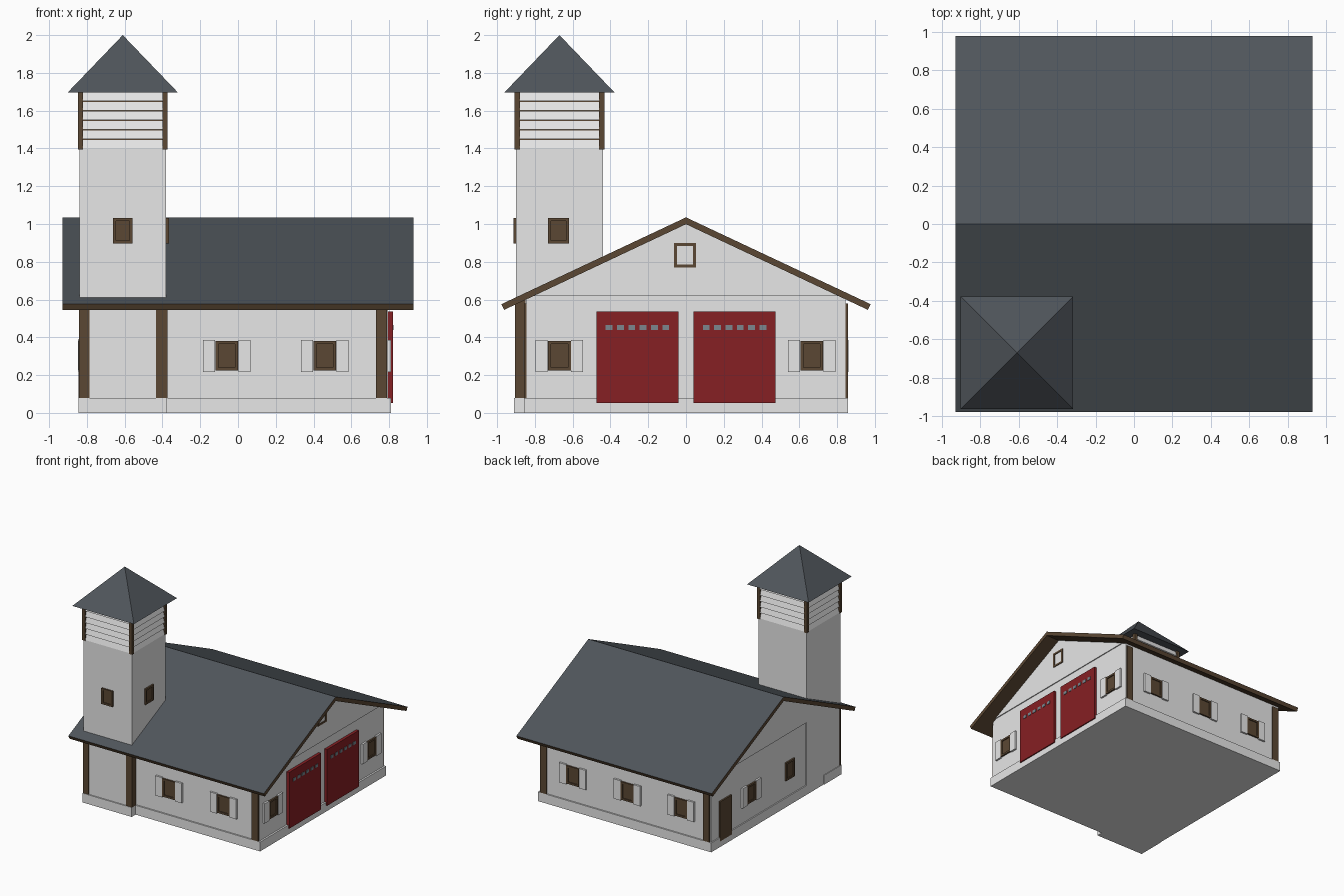
import bpy, bmesh
from math import pi, sqrt
from mathutils import Matrix

cube = bpy.data.objects.get("Cube")
if cube:
    bpy.data.objects.remove(cube, do_unlink=True)


def material(name, rgb):
    m = bpy.data.materials.new(name)
    m.use_nodes = True
    m.diffuse_color = (*rgb, 1)
    bsdf = next(n for n in m.node_tree.nodes if n.type == 'BSDF_PRINCIPLED')
    bsdf.inputs["Base Color"].default_value = (*rgb, 1)
    return m


WHITE = material("white plaster", (0.8, 0.8, 0.8))
SLATE = material("slate roof", (0.08, 0.092, 0.105))
BROWN = material("brown wood", (0.105, 0.064, 0.034))
RED = material("red door", (0.24, 0.014, 0.017))
GLASS = material("grey glass", (0.2, 0.24, 0.27))


def finish(name, bm, *mats):
    bmesh.ops.recalc_face_normals(bm, faces=bm.faces)
    mesh = bpy.data.meshes.new(name)
    bm.to_mesh(mesh)
    bm.free()
    for m in mats:
        mesh.materials.append(m)
    obj = bpy.data.objects.new(name, mesh)
    bpy.context.collection.objects.link(obj)
    return obj


def box(name, x, y, z, mat):
    """Box from (low, high) ranges."""
    bm = bmesh.new()
    size = [r[1] - r[0] for r in (x, y, z)]
    mid = [(r[0] + r[1]) / 2 for r in (x, y, z)]
    bmesh.ops.create_cube(bm, size=1, matrix=Matrix.Translation(mid) @ Matrix.Diagonal((*size, 1)))
    return finish(name, bm, mat)


def extrude_x(name, profile, x0, x1, *mats):
    """Extrude a (y, z) outline along x."""
    bm = bmesh.new()
    face = bm.faces.new([bm.verts.new((x0, y, z)) for y, z in profile])
    ext = bmesh.ops.extrude_face_region(bm, geom=[face])
    moved = [v for v in ext["geom"] if isinstance(v, bmesh.types.BMVert)]
    bmesh.ops.translate(bm, verts=moved, vec=(x1 - x0, 0, 0))
    return finish(name, bm, *mats)


def square_taper(name, cx, cy, z0, z1, half0, half1, mat):
    """Square frustum or pyramid."""
    bm = bmesh.new()
    place = Matrix.Translation((cx, cy, (z0 + z1) / 2)) @ Matrix.Rotation(pi / 4, 4, 'Z')
    bmesh.ops.create_cone(bm, cap_ends=True, segments=4, radius1=half0 * sqrt(2),
                          radius2=half1 * sqrt(2), depth=z1 - z0, matrix=place)
    return finish(name, bm, mat)


# Wall planes: axis, outward sign, position
X0, X1, Y = -0.83, 0.795, 0.845
TX, TY, TH = -0.61, -0.67, 0.23
WALLS = {
    "front": ('y', -1, -Y), "back": ('y', 1, Y),
    "right": ('x', 1, X1), "left": ('x', -1, X0),
    "tower_front": ('y', -1, TY - TH), "tower_right": ('x', 1, TX + TH),
}


def on_wall(name, wall, u, z, w, h, t, mat):
    """Plate of thickness t on a wall, centred at u along it and at height z."""
    axis, sign, pos = WALLS[wall]
    out = sorted((pos - sign * 0.01, pos + sign * t))
    along, up = (u - w / 2, u + w / 2), (z - h / 2, z + h / 2)
    if axis == 'x':
        return box(name, out, along, up, mat)
    return box(name, along, out, up, mat)


def window(wall, u, z, w=0.12, h=0.155, shutters=True):
    name = wall + "_window"
    on_wall(name + "_pane", wall, u, z, w, h, 0.006, BROWN)
    for s in (-1, 1):
        on_wall(name + "_jamb", wall, u + s * (w / 2 - 0.008), z, 0.016, h, 0.014, BROWN)
        on_wall(name + "_rail", wall, u, z + s * (h / 2 - 0.008), w, 0.016, 0.014, BROWN)
        if shutters:
            on_wall(name + "_shutter", wall, u + s * (w / 2 + 0.034), z, 0.064, 0.17, 0.016, WHITE)


# Main hall with gable ends and plinth
SLOPE, RIDGE = 0.47, 1.035
under = RIDGE - 0.036
eave_wall = under - SLOPE * Y
extrude_x("hall_walls", [(-Y, 0), (Y, 0), (Y, eave_wall), (0, under), (-Y, eave_wall)], X0, X1, WHITE)
box("hall_plinth", (X0 - 0.01, X1 + 0.015), (-Y - 0.012, Y + 0.012), (0, 0.08), WHITE)
gable_y = (under - 0.62) / SLOPE
for gx in (X0, X1):
    extrude_x("gable_panel", [(-gable_y, 0.62), (gable_y, 0.62), (0, under)], gx - 0.008, gx + 0.008, WHITE)

# Main roof: slate on top, wood on edges and underside
E, EZ = 0.978, RIDGE - SLOPE * 0.978
roof = extrude_x("main_roof", [(0, RIDGE), (E, EZ), (E - 0.015, EZ - 0.03), (0, under),
                               (-E + 0.015, EZ - 0.03), (-E, EZ)], -0.93, 0.93, SLATE, BROWN)
for p in roof.data.polygons:
    p.material_index = 0 if p.normal.z > 0.3 else 1

# Corner posts on the long walls
for wall, places in {"front": [0.76], "back": [-0.79, 0.76]}.items():
    for u in places:
        on_wall(wall + "_corner_post", wall, u, 0.33, 0.06, 0.5, 0.012, BROWN)

# Tower shaft, plinth and lower posts
box("tower_shaft", (TX - TH, TX + TH), (TY - TH, TY + TH), (0, 1.4), WHITE)
box("tower_plinth", (TX - TH - 0.005, TX + TH + 0.005), (TY - TH - 0.01, TY), (0, 0.08), WHITE)
for s in (-1, 1):
    on_wall("tower_post", "tower_front", TX + s * 0.204, 0.33, 0.054, 0.5, 0.006, BROWN)
box("tower_side_post", (TX + TH - 0.03, TX + TH + 0.006), (TY - TH - 0.006, TY - TH + 0.05), (0.08, 0.6), BROWN)

# Louvred belfry
box("belfry_core", (TX - 0.215, TX + 0.215), (TY - 0.215, TY + 0.215), (1.39, 1.7), BROWN)
for i in range(6):
    z = 1.4 + i * 0.05
    square_taper("belfry_slat", TX, TY, z, z + 0.046, 0.234, 0.22, WHITE)
for sx in (-1, 1):
    for sy in (-1, 1):
        px, py = TX + sx * 0.224, TY + sy * 0.224
        box("belfry_post", (px - 0.014, px + 0.014), (py - 0.014, py + 0.014), (1.395, 1.7), BROWN)
square_taper("tower_roof", TX, TY, 1.695, 2.0, 0.293, 0, SLATE)

# Windows
for u in (-0.06, 0.46):
    window("front", u, 0.302)
for u in (-0.55, -0.04, 0.48):
    window("back", u, 0.302)
for u in (-0.67, 0.665):
    window("right", u, 0.302)
window("right", -0.005, 0.835, 0.115, 0.13, False)
window("left", 0.31, 0.302)
window("left", -0.22, 0.302, shutters=False)
window("tower_front", TX, 0.965, 0.105, 0.135, False)
window("tower_right", TY - 0.005, 0.965, 0.11, 0.135, False)

# Side door
on_wall("side_door", "left", 0.66, 0.22, 0.16, 0.34, 0.014, BROWN)

# Garage doors with a row of small panes
for s in (-1, 1):
    on_wall("garage_door", "right", s * 0.257, 0.294, 0.432, 0.484, 0.025, RED)
    for i in range(6):
        on_wall("garage_pane", "right", s * 0.257 + (i - 2.5) * 0.06, 0.453, 0.036, 0.026, 0.029, GLASS)
